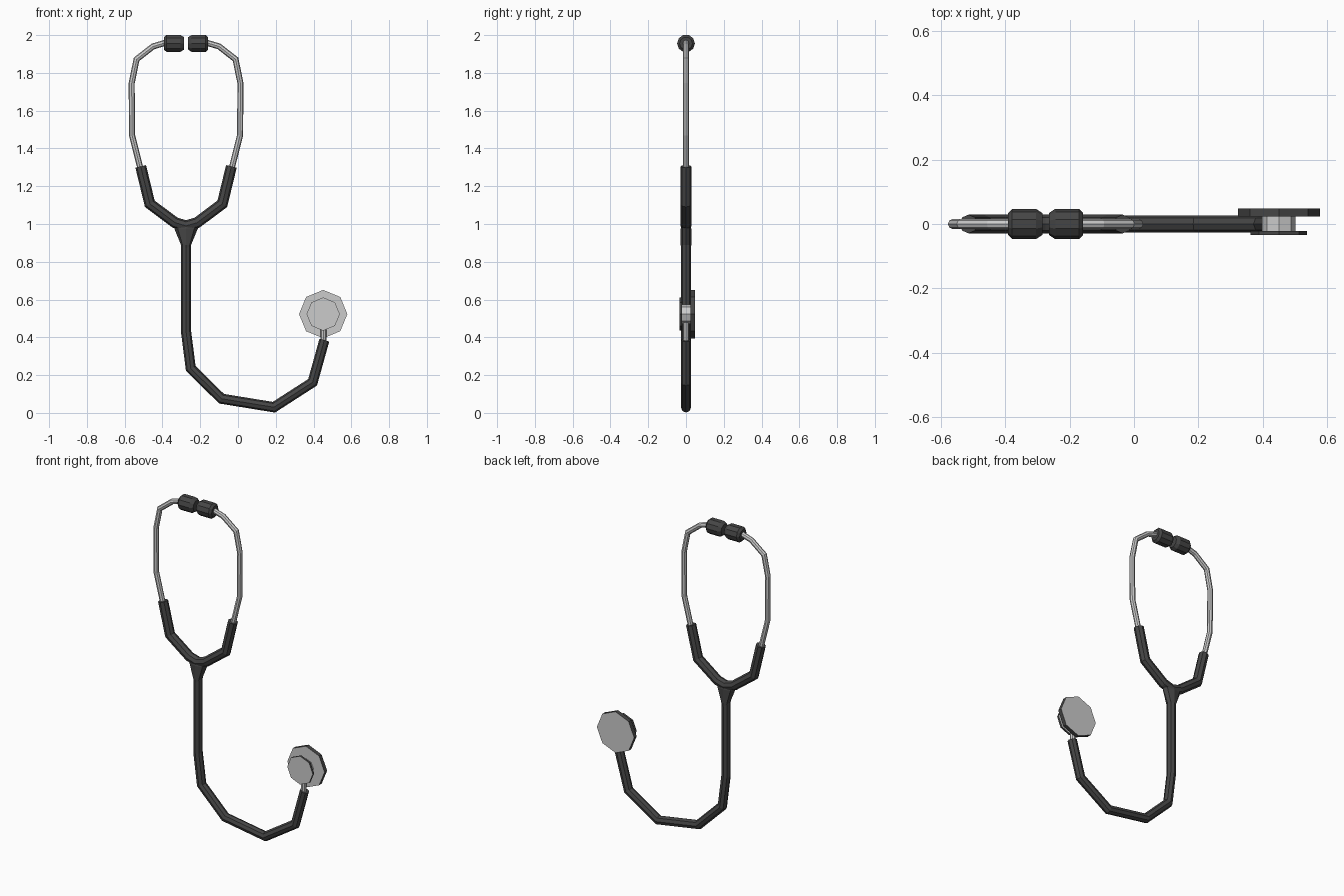
import bpy, bmesh
from math import sin, cos, pi
from mathutils import Vector

if "Cube" in bpy.data.objects:
    bpy.data.objects.remove(bpy.data.objects["Cube"])

CX = -0.275  # centre line of the headset


def material(name, col):
    m = bpy.data.materials.new(name)
    m.diffuse_color = col
    m.use_nodes = True
    m.node_tree.nodes["Principled BSDF"].inputs["Base Color"].default_value = m.diffuse_color
    return m


rubber = material("dark_rubber", (0.06, 0.06, 0.06, 1))


def loft(name, rings, mat=None, loc=(0, 0, 0), mirror=False):
    """Skin a list of equal-length vertex rings, cap both ends."""
    bm = bmesh.new()
    vs = [[bm.verts.new(p) for p in r] for r in rings]
    n = len(vs[0])
    for a, b in zip(vs, vs[1:]):
        for i in range(n):
            j = (i + 1) % n
            bm.faces.new((a[i], a[j], b[j], b[i]))
    bm.faces.new(vs[0])
    bm.faces.new(vs[-1])
    bmesh.ops.recalc_face_normals(bm, faces=bm.faces)
    me = bpy.data.meshes.new(name)
    bm.to_mesh(me)
    bm.free()
    ob = bpy.data.objects.new(name, me)
    ob.location = loc
    bpy.context.collection.objects.link(ob)
    if mat:
        me.materials.append(mat)
    if mirror:
        ob.modifiers.new("mirror", 'MIRROR').use_axis[0] = True
    return ob


def ring(c, u, v, ru, rv, n=8):
    return [c + u * ru * cos(2 * pi * i / n) + v * rv * sin(2 * pi * i / n)
            for i in range(n)]


X, Y, Z = Vector((1, 0, 0)), Vector((0, 1, 0)), Vector((0, 0, 1))


def tube(name, path, r, mat=None, **kw):
    """Mitred tube along a path in the xz plane."""
    pts = [Vector((x, 0, z)) for x, z in path]
    d = [(b - a).normalized() for a, b in zip(pts, pts[1:])]
    rings = []
    for i, p in enumerate(pts):
        d0, d1 = d[max(i - 1, 0)], d[min(i, len(d) - 1)]
        t = (d0 + d1).normalized()
        rings.append(ring(p, t.cross(Y), Y, r / t.dot(d1), r))
    return loft(name, rings, mat, **kw)


def lathe(name, profile, axis, u, v, c, mat=None, n=8, **kw):
    """Solid of revolution from (position, radius) pairs."""
    c = Vector(c)
    return loft(name, [ring(c + axis * t, u, v, r, r, n) for t, r in profile], mat, **kw)


# Metal ear tubes and rubber ear tips, mirrored about the headset centre
tube("ear_tube", [(-0.09, 1.955), (-0.115, 1.958), (-0.175, 1.94), (-0.262, 1.872),
                  (-0.288, 1.745), (-0.286, 1.47), (-0.238, 1.28)], 0.016,
     loc=(CX, 0, 0), mirror=True)
lathe("ear_tip", [(-0.117, 0.034), (-0.104, 0.047), (-0.03, 0.047), (-0.01, 0.034)],
      X, Y, Z, (0, 0, 1.956), rubber, n=10, loc=(CX, 0, 0), mirror=True)

# Rubber yoke and the flared joint under it
half = [(-0.24, 1.305), (-0.192, 1.107), (-0.058, 1.007)]
tube("yoke", half + [(0, 0.99)] + [(-x, z) for x, z in reversed(half)], 0.029, rubber,
     loc=(CX, 0, 0))
loft("yoke_joint", [ring(Vector((CX, 0, z)), X, Y, w, d) for z, w, d in
                    [(0.87, 0.024, 0.027), (0.89, 0.027, 0.028),
                     (0.975, 0.062, 0.028), (0.995, 0.062, 0.024)]], rubber)

# Long rubber tube down to the chest piece
tube("main_tube", [(CX, 0.9), (-0.275, 0.43), (-0.25, 0.235), (-0.087, 0.075),
                   (0.19, 0.03), (0.395, 0.162), (0.457, 0.385)], 0.027, rubber)

# Chest piece: stem, hub, small bell and large diaphragm with dark rims
C = (0.451, 0, 0.523)
tube("chest_stem", [(0.453, 0.36), (0.453, 0.49)], 0.016)
lathe("chest_hub", [(-0.025, 0.052), (0.03, 0.052)], Y, X, Z, C)
for name, y0, y1, r in [("bell", -0.035, -0.022, 0.088), ("diaphragm", 0.023, 0.048, 0.128)]:
    ob = lathe(name, [(y0, r), (y1, r)], Y, X, Z, C,
               material(name + "_metal", (0.8, 0.8, 0.8, 1)))
    ob.data.materials.append(rubber)
    for f in ob.data.polygons:
        if abs(f.normal.y) < 0.5:
            f.material_index = 1
